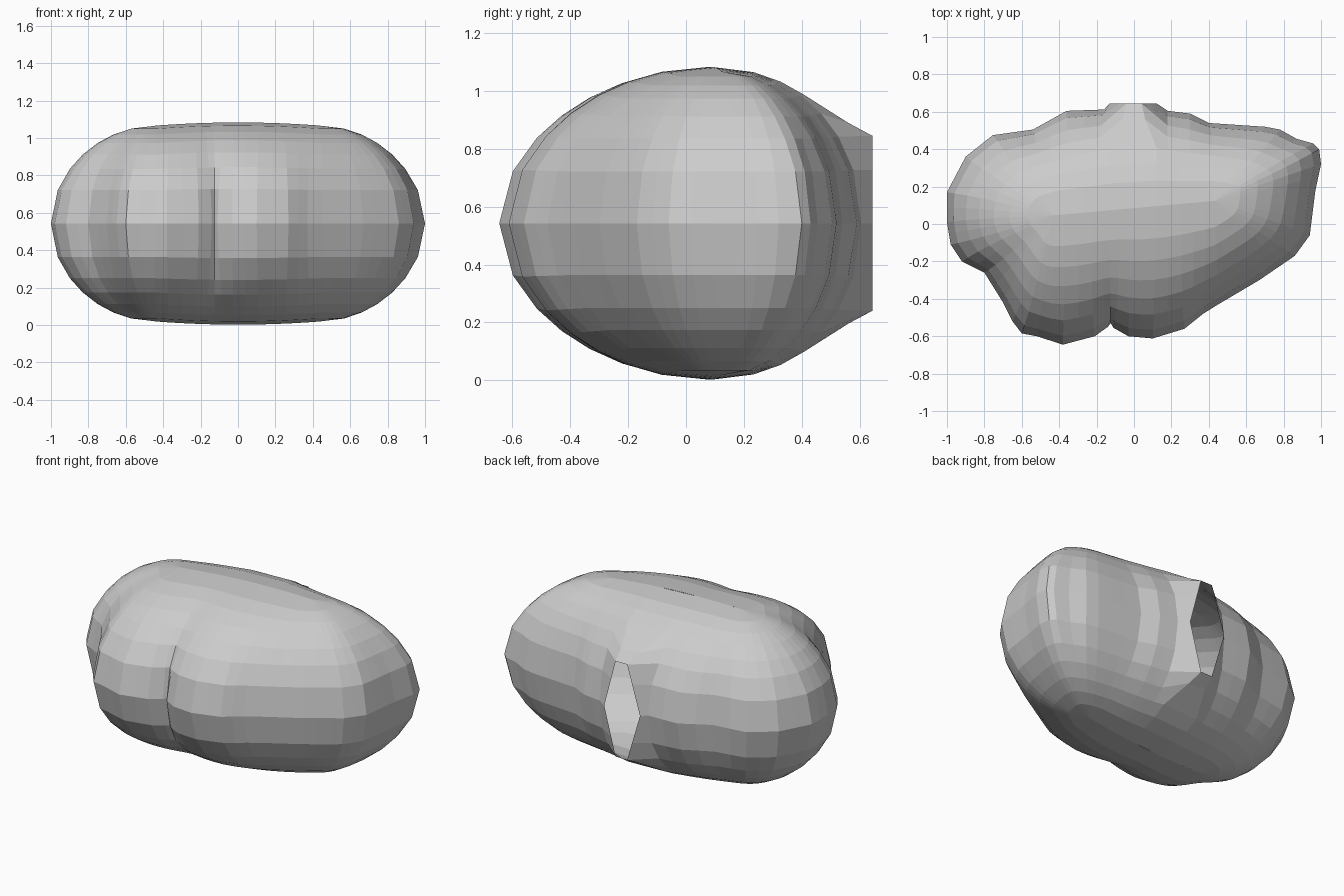
import bpy, bmesh, math
from mathutils import Vector

if "Cube" in bpy.data.objects:
    bpy.data.objects.remove(bpy.data.objects["Cube"])

MID, HALF = 0.5425, 0.5405      # rim height and half thickness
SPINE = 0.43                    # half length of the inner ridge
LIP = 0.645                     # back plane of the opening

# Plan outline, anticlockwise, starting and ending at the back opening
outline = [(-.13, LIP), (-.16, .612), (-.36, .605), (-.54, .505), (-.755, .475), (-.9, .36),
           (-1, .17), (-1, .01), (-.98, -.11), (-.92, -.2), (-.8, -.26), (-.7, -.42),
           (-.65, -.52), (-.6, -.585), (-.52, -.6), (-.38, -.645), (-.21, -.6),
           (-.14, -.55), (-.125, -.53), (-.11, -.555), (-.03, -.6), (.1, -.612),
           (.27, -.56), (.37, -.48), (.45, -.43), (.67, -.3), (.86, -.17), (.94, -.06),
           (.97, .18), (1, .32), (.99, .4), (.96, .43), (.87, .455), (.78, .505),
           (.7, .52), (.4, .54), (.3, .59), (.18, .605), (.12, LIP)]

# Split long outline segments
pts = []
for a, b in zip(outline, outline[1:]):
    a, b = Vector(a), Vector(b)
    n = max(1, math.ceil((b - a).length / 0.11))
    pts += [a.lerp(b, i / n) for i in range(n)]
pts.append(Vector(outline[-1]))
N = len(pts)

# Smoothed outline, so the creases fade out towards the top and bottom
soft = [p.copy() for p in pts]
for _ in range(4):
    soft = [soft[0]] + [soft[i] * .5 + (soft[i - 1] + soft[i + 1]) * .25
                        for i in range(1, N - 1)] + [soft[-1]]

# Rings from bottom ridge to rim to top ridge
T = [0, .25, .42, .57, .71, .83, .94, 1]
rings = [(t, -1) for t in T] + [(t, 1) for t in reversed(T[:-1])]


def shell_point(i, t, side):
    o = soft[i].lerp(pts[i], t ** 4)
    sx = max(-SPINE, min(SPINE, o.x))
    s = Vector((sx, .085 + .09 * sx))
    h = math.sqrt(1 - t * t)
    if i in (0, N - 1):                     # lip of the opening
        if t >= .83:
            k = h / math.sqrt(1 - .83 ** 2)
            x = o.x * (1 - k) + math.copysign(.04, o.x) * k
            return (x, LIP, MID + side * HALF * h)
        if t == .71:
            return (math.copysign(.06, o.x), .56, MID + side * .347)
    p = s.lerp(o, t)
    dome = 1 - .03 * (sx / SPINE) ** 2
    return (p.x, p.y, MID + side * HALF * h * dome)


verts = [shell_point(i, t, s) for t, s in rings for i in range(N)]
faces = []
for r in range(len(rings) - 1):
    inside = min(rings[r][0], rings[r + 1][0]) >= .83
    for i in range(N):
        if i == N - 1 and inside:           # leave the opening empty
            continue
        j = (i + 1) % N
        faces.append((r * N + i, r * N + j, (r + 1) * N + j, (r + 1) * N + i))

mesh = bpy.data.meshes.new("hollow_shell")
mesh.from_pydata(verts, [], faces)
mesh.update()
shell = bpy.data.objects.new("hollow_shell", mesh)
bpy.context.collection.objects.link(shell)

# Weld the ridge ends and drop collapsed faces
bm = bmesh.new()
bm.from_mesh(mesh)
bmesh.ops.remove_doubles(bm, verts=bm.verts, dist=0.0005)
bmesh.ops.recalc_face_normals(bm, faces=bm.faces)
bm.to_mesh(mesh)
bm.free()

grey = bpy.data.materials.new("plain grey")
grey.diffuse_color = (.6, .6, .6, 1)
grey.use_nodes = True
grey.node_tree.nodes["Principled BSDF"].inputs["Base Color"].default_value = grey.diffuse_color
mesh.materials.append(grey)
